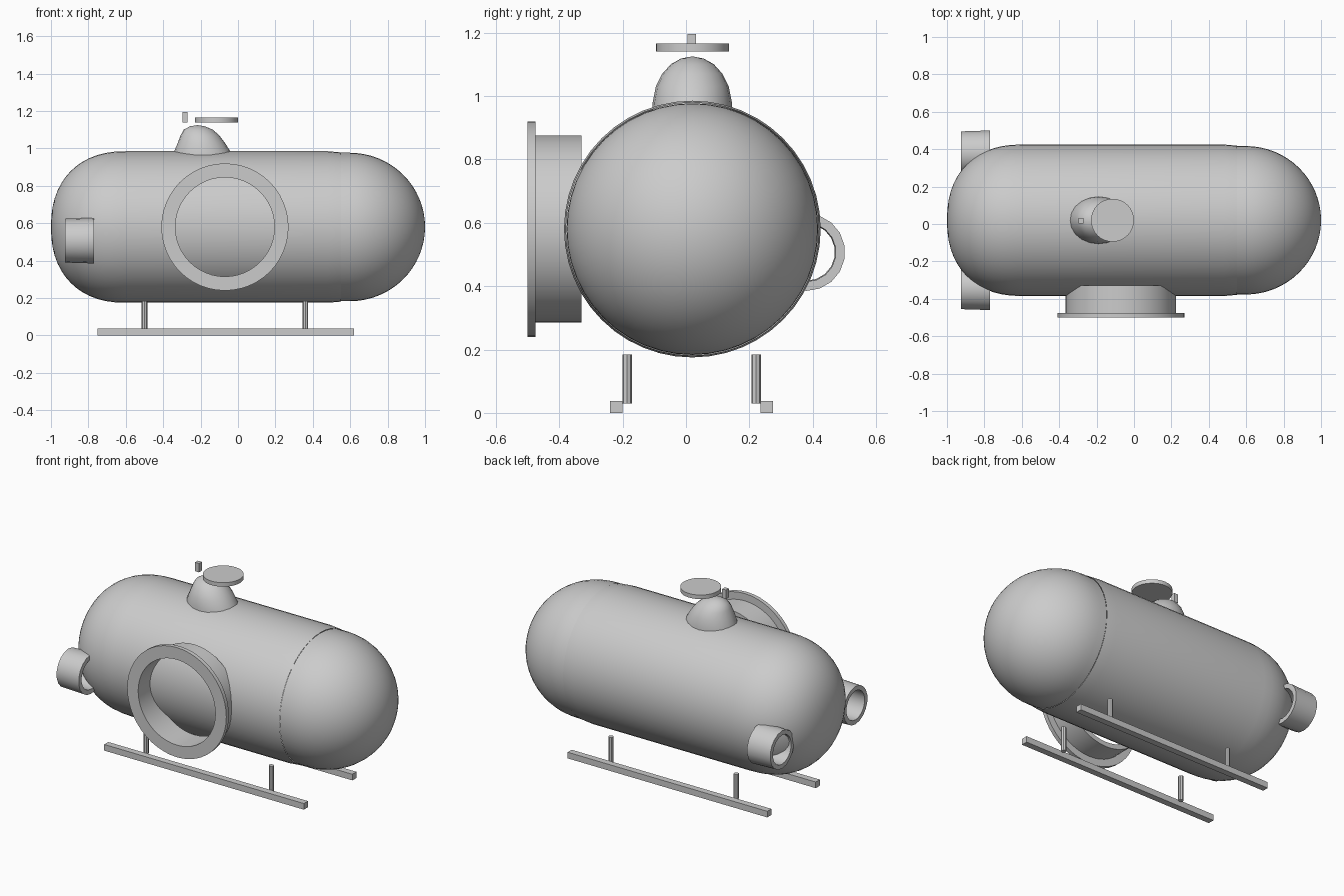
import bpy, bmesh, math
from mathutils import Matrix, Vector

if "Cube" in bpy.data.objects:
    bpy.data.objects.remove(bpy.data.objects["Cube"])

CY, CZ, R = 0.02, 0.58, 0.405


def finish(bm, name, smooth=True):
    bmesh.ops.remove_doubles(bm, verts=bm.verts, dist=1e-5)
    bmesh.ops.recalc_face_normals(bm, faces=bm.faces)
    me = bpy.data.meshes.new(name)
    bm.to_mesh(me)
    bm.free()
    ob = bpy.data.objects.new(name, me)
    bpy.context.collection.objects.link(ob)
    if smooth:
        bpy.ops.object.select_all(action='DESELECT')
        ob.select_set(True)
        bpy.context.view_layer.objects.active = ob
        bpy.ops.object.shade_smooth_by_angle(angle=math.radians(40))
    return ob


def lathe(name, profile, centre, axis, sides, closed=False):
    """Revolve (distance along axis, radius) points about an axis through centre."""
    turn = {'X': Matrix.Rotation(math.pi / 2, 4, 'Y'),
            'Y': Matrix.Rotation(-math.pi / 2, 4, 'X'),
            'Z': Matrix.Identity(4)}[axis]
    m = Matrix.Translation(centre) @ turn
    bm = bmesh.new()
    rings = []
    for h, r in profile:
        rings.append([bm.verts.new(m @ Vector((r * math.cos(a), r * math.sin(a), h)))
                      for a in (2 * math.pi * i / sides for i in range(sides))])
    pairs = list(zip(rings, rings[1:]))
    if closed:
        pairs.append((rings[-1], rings[0]))
    for a, b in pairs:
        for i in range(sides):
            j = (i + 1) % sides
            bm.faces.new((a[i], a[j], b[j], b[i]))
    return finish(bm, name)


def box(name, lo, hi):
    bm = bmesh.new()
    bmesh.ops.create_cube(bm, size=1)
    for v in bm.verts:
        v.co = Vector([(l + h) / 2 + c * (h - l) for l, h, c in zip(lo, hi, v.co)])
    return finish(bm, name, False)


# Hull with blunt stern, slightly tapered lip at the bow
hull = []
for i in range(15):
    t = math.pi / 2 * i / 14
    hull.append((-0.6 - 0.4 * math.cos(t) ** 0.88, R * math.sin(t) ** 0.88))
hull += [(0.48, R), (0.55, 0.399)]
lathe("hull", hull, (0, CY, CZ), 'X', 48)

# Bow dome
dome = [(0.55, 0.397)]
for i in range(17):
    t = math.pi / 2 * i / 16
    dome.append((0.597 + 0.403 * math.sin(t), 0.397 * math.cos(t)))
lathe("bow_dome", dome, (0, CY, CZ), 'X', 48)

# Large side port: collar and flange
lathe("port_collar", [(-0.475, 0.295), (-0.33, 0.295), (-0.33, 0.265), (-0.475, 0.265)],
      (-0.07, 0, CZ), 'Y', 48, True)
lathe("port_flange", [(-0.5, 0.34), (-0.475, 0.34), (-0.475, 0.265), (-0.5, 0.265)],
      (-0.07, 0, CZ), 'Y', 48, True)

# Stern thruster shrouds
for side, name in ((-1, "right"), (1, "left")):
    lathe("thruster_" + name, [(-0.925, 0.117), (-0.77, 0.122), (-0.77, 0.093), (-0.925, 0.09)],
          (0, CY + side * 0.36, 0.507), 'X', 18, True)

# Conning tower lofted from off-centre rings: z, left x, right x, half width
bm = bmesh.new()
rings = []
N = 20
for z, x0, x1, w in ((0.93, -0.35, -0.02, 0.128), (0.98, -0.343, -0.038, 0.125),
                     (1.03, -0.322, -0.07, 0.115), (1.07, -0.307, -0.10, 0.095),
                     (1.10, -0.29, -0.135, 0.068), (1.118, -0.258, -0.175, 0.036),
                     (1.125, -0.217, -0.217, 0)):
    rings.append([bm.verts.new(((x0 + x1) / 2 + (x1 - x0) / 2 * math.cos(a),
                                CY + w * math.sin(a), z))
                  for a in (2 * math.pi * i / N for i in range(N))])
for a, b in zip(rings, rings[1:]):
    for i in range(N):
        j = (i + 1) % N
        bm.faces.new((a[i], a[j], b[j], b[i]))
finish(bm, "conning_tower")

# Hatch lid and periscope stub
lathe("hatch_lid", [(1.14, 0), (1.14, 0.115), (1.165, 0.115), (1.165, 0)],
      (-0.115, CY, 0), 'Z', 32)
box("periscope", (-0.297, 0.004, 1.14), (-0.27, 0.031, 1.195))

# Landing skids and legs
for side, y, ly in (("right", -0.22, -0.186), ("left", 0.255, 0.221)):
    box("skid_" + side, (-0.75, y - 0.02, 0), (0.62, y + 0.02, 0.038))
    for end, x in (("rear", -0.5), ("front", 0.36)):
        lathe(f"leg_{end}_{side}", [(0.03, 0), (0.03, 0.015), (0.185, 0.015), (0.185, 0)],
              (x, ly, 0), 'Z', 8)
